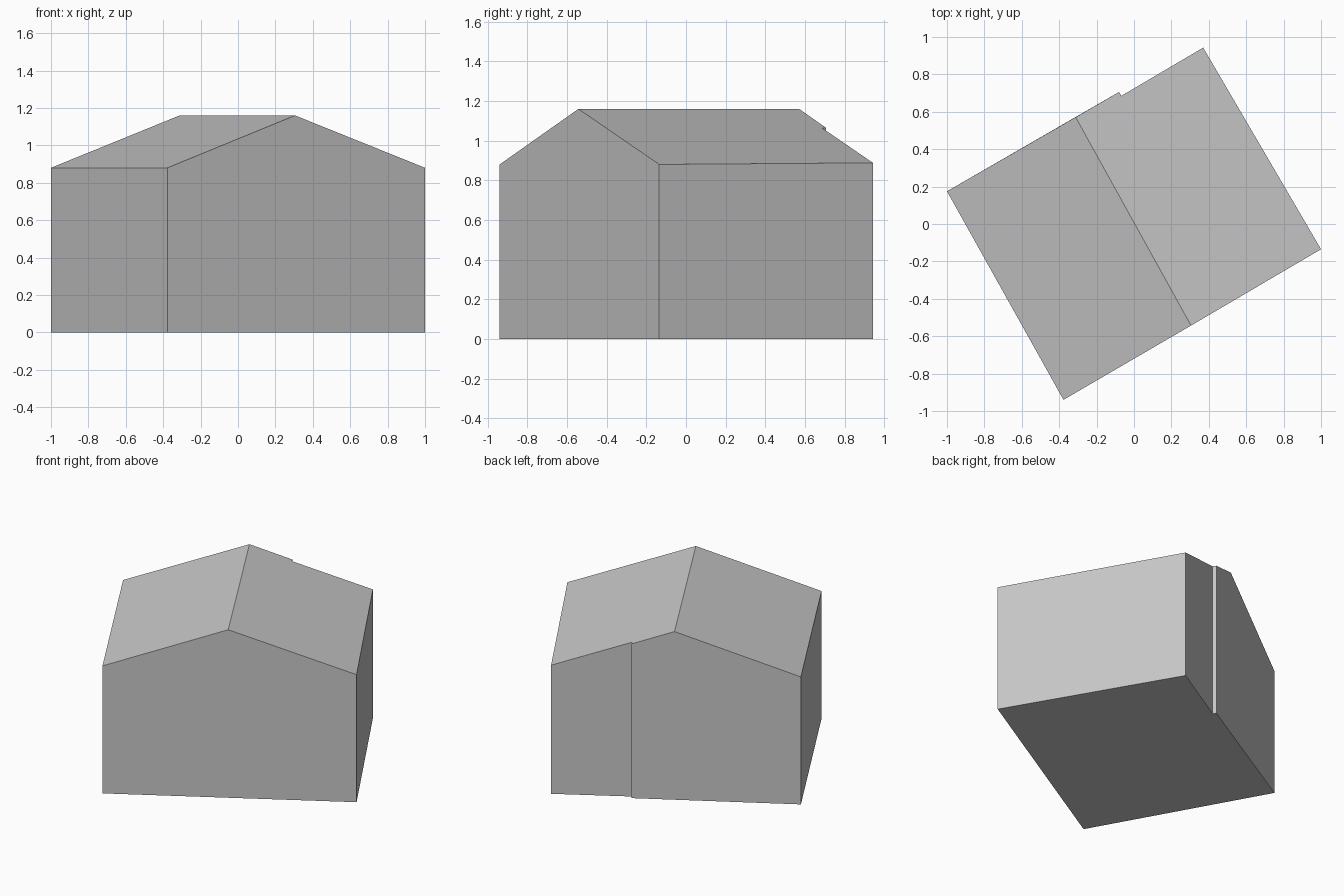
import bpy
import bmesh

cube = bpy.data.objects.get("Cube")
if cube:
    bpy.data.objects.remove(cube, do_unlink=True)

# One plain grey for the whole building
grey = bpy.data.materials.new("plain_grey")
grey.use_nodes = True
colour = (0.57, 0.57, 0.57, 1)
grey.diffuse_color = colour
grey.node_tree.nodes["Principled BSDF"].inputs["Base Color"].default_value = colour

EAVE, RIDGE = 0.88, 1.16

# Plan corners with roof heights; the back gable has a small jog
plan = {
    "west": (-1.0, 0.175, EAVE),
    "south": (-0.377, -0.94, EAVE),
    "front_peak": (0.305, -0.543, RIDGE),
    "east": (1.0, -0.135, EAVE),
    "north": (0.37, 0.943, 0.888),
    "jog_in": (-0.068, 0.685, 1.065),
    "jog_out": (-0.08, 0.706, 1.065),
    "back_peak": (-0.312, 0.571, RIDGE),
}

bm = bmesh.new()
top = {name: bm.verts.new(p) for name, p in plan.items()}
base = {name: bm.verts.new((x, y, 0)) for name, (x, y, z) in plan.items()
        if "peak" not in name}


def wall(*names):
    """Upright face from the ground up to the roof line through the names."""
    bm.faces.new([base[names[0]], base[names[-1]]] + [top[n] for n in reversed(names)])


# Side walls, gables and the jog
wall("west", "south")
wall("south", "front_peak", "east")
wall("east", "north")
wall("north", "jog_in")
wall("jog_in", "jog_out")
wall("jog_out", "back_peak", "west")

# Two roof slopes and the floor
for slope in (("west", "south", "front_peak", "back_peak"),
              ("front_peak", "east", "north", "jog_in", "jog_out", "back_peak")):
    bm.faces.new([top[n] for n in slope])
bm.faces.new(list(reversed(base.values())))

bmesh.ops.recalc_face_normals(bm, faces=bm.faces[:])
mesh = bpy.data.meshes.new("gabled_building")
bm.to_mesh(mesh)
bm.free()
mesh.materials.append(grey)
building = bpy.data.objects.new("gabled_building", mesh)
bpy.context.collection.objects.link(building)
